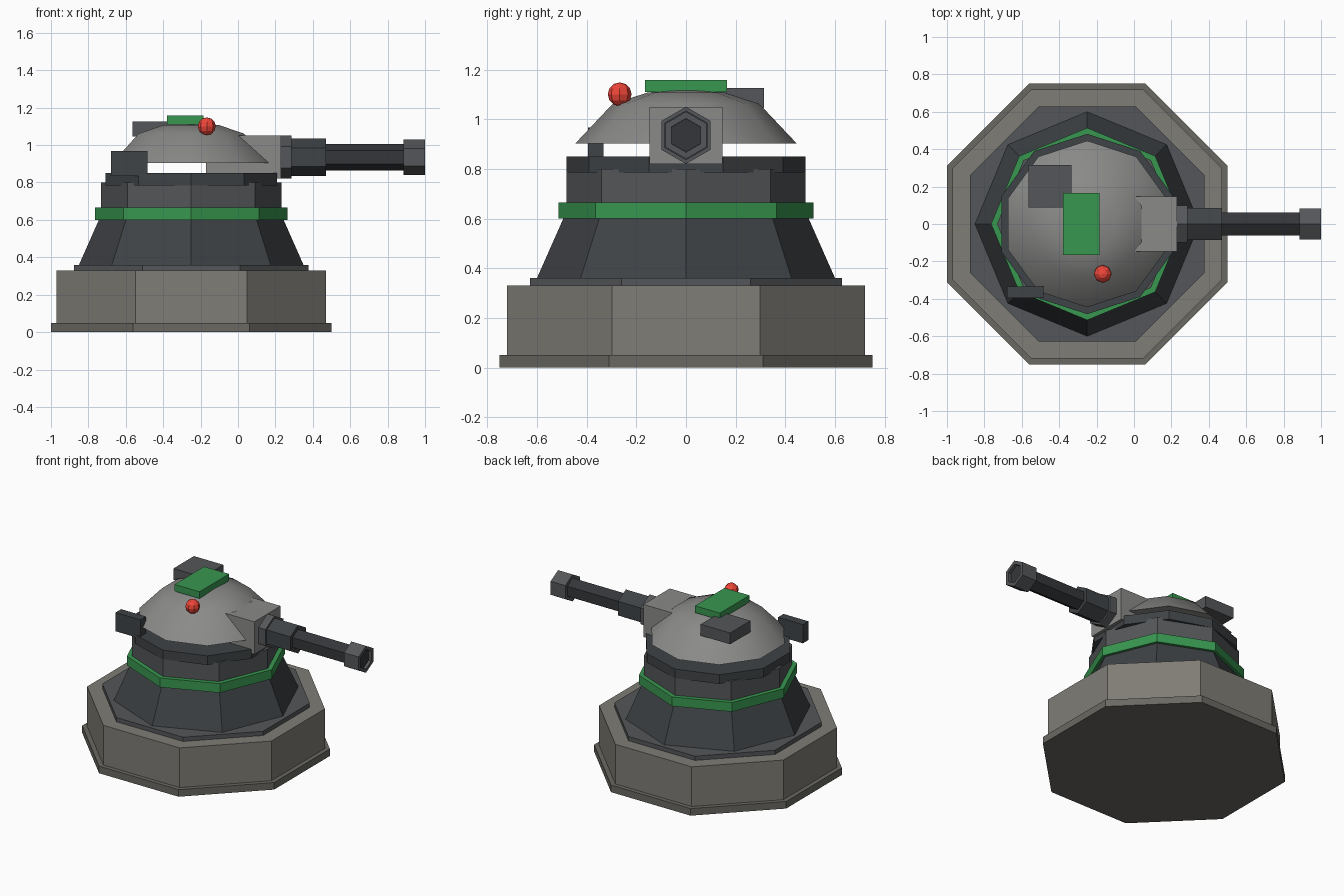
import bpy, bmesh, math
from mathutils import Matrix, Vector

if "Cube" in bpy.data.objects:
    bpy.data.objects.remove(bpy.data.objects["Cube"])

CX = -0.25          # turret axis
BZ = 0.935          # barrel axis height


def material(name, rgb):
    m = bpy.data.materials.new(name)
    m.diffuse_color = (*rgb, 1)
    m.use_nodes = True
    m.node_tree.nodes["Principled BSDF"].inputs["Base Color"].default_value = m.diffuse_color
    return m


STONE = material("warm_grey", (0.215, 0.205, 0.18))
STONE_DARK = material("dark_warm_grey", (0.145, 0.14, 0.122))
DARK = material("dark_grey", (0.05, 0.056, 0.061))
BLACK = material("gunmetal", (0.034, 0.037, 0.041))
MID = material("mid_grey", (0.09, 0.094, 0.1))
LIGHT = material("light_grey", (0.255, 0.255, 0.25))
GREEN = material("green", (0.04, 0.31, 0.08))
RED = material("red", (0.85, 0.06, 0.04))


def finish(name, bm, mat):
    bmesh.ops.recalc_face_normals(bm, faces=bm.faces)
    me = bpy.data.meshes.new(name)
    bm.to_mesh(me)
    bm.free()
    ob = bpy.data.objects.new(name, me)
    bpy.context.collection.objects.link(ob)
    me.materials.append(mat)
    return ob


def lathe(name, profile, sides, phase, mat, matrix):
    """Stack of (radius, height) rings, capped at both ends."""
    bm = bmesh.new()
    rings = []
    for r, z in profile:
        angs = [math.radians(phase) + math.tau * i / sides for i in range(sides)]
        rings.append([bm.verts.new(matrix @ Vector((r * math.cos(a), r * math.sin(a), z)))
                      for a in angs])
    for a, b in zip(rings, rings[1:]):
        for i in range(sides):
            j = (i + 1) % sides
            bm.faces.new((a[i], a[j], b[j], b[i]))
    bm.faces.new(rings[0])
    bm.faces.new(rings[-1])
    return finish(name, bm, mat)


def box(name, lo, hi, mat):
    bm = bmesh.new()
    lo, hi = Vector(lo), Vector(hi)
    bmesh.ops.create_cube(bm, size=1, matrix=Matrix.Translation((lo + hi) / 2)
                          @ Matrix.Diagonal((*(hi - lo), 1)))
    return finish(name, bm, mat)


UP = Matrix.Translation((CX, 0, 0))
ALONG_X = Matrix.Translation((0, 0, BZ)) @ Matrix.Rotation(math.pi / 2, 4, 'Y')
FLAT = 1 / math.cos(math.pi / 8)     # octagon apothem to radius

# Octagonal foundation
lathe("base_skirt", [(0.75 * FLAT, 0), (0.75 * FLAT, 0.05)], 8, 22.5, STONE_DARK, UP)
lathe("base_block", [(0.72 * FLAT, 0.05), (0.72 * FLAT, 0.33)], 8, 22.5, STONE, UP)
lathe("base_plate", [(0.628 * FLAT, 0.33), (0.628 * FLAT, 0.36)], 8, 22.5, MID, UP)

# Tapered pedestal, stripe and turning ring
lathe("pedestal", [(0.60, 0.36), (0.485, 0.62)], 8, 0, DARK, UP)
lathe("green_band", [(0.514, 0.60), (0.514, 0.665)], 8, 0, GREEN, UP)
lathe("pedestal_neck", [(0.482, 0.64), (0.482, 0.80)], 8, 0, MID, UP)
lathe("turning_ring", [(0.482, 0.785), (0.482, 0.85)], 10, 90, DARK, UP)

# Smooth dome
dome = lathe("dome", [(0.445, 0.903), (0.295, 1.062), (0.155, 1.107), (0.03, 1.12)],
             10, 90, LIGHT, UP)
bpy.context.view_layer.objects.active = dome
dome.select_set(True)
bpy.ops.object.shade_smooth_by_angle(angle=math.radians(50))
dome.select_set(False)

# Gun mount and hexagonal barrel
box("gun_mount", (-0.17, -0.147, 0.82), (0.23, 0.147, 1.05), LIGHT)
lathe("barrel_collar", [(0.115, 0.22), (0.115, 0.285)], 6, 0, MID, ALONG_X)
lathe("barrel_sleeve", [(0.10, 0.28), (0.10, 0.47)], 6, 0, DARK, ALONG_X)
lathe("barrel", [(0.07, 0.46), (0.07, 0.89)], 6, 0, BLACK, ALONG_X)
lathe("muzzle", [(0.095, 0.885), (0.095, 1.0), (0.068, 1.0), (0.068, 0.97)],
      6, 0, MID, ALONG_X)
lathe("bore", [(0.067, 0.965), (0.067, 0.98)], 6, 0, BLACK, ALONG_X)

# Fittings on the turret
box("side_box", (-0.68, -0.395, 0.835), (-0.485, -0.333, 0.967), DARK)
box("rear_box", (-0.565, 0.087, 1.045), (-0.335, 0.315, 1.125), MID)
box("top_plate", (-0.38, -0.165, 1.11), (-0.185, 0.165, 1.158), GREEN)

# Warning lamp
bm = bmesh.new()
bmesh.ops.create_uvsphere(bm, u_segments=8, v_segments=6, radius=0.048,
                          matrix=Matrix.Translation((-0.167, -0.267, 1.10)))
finish("warning_lamp", bm, RED)
